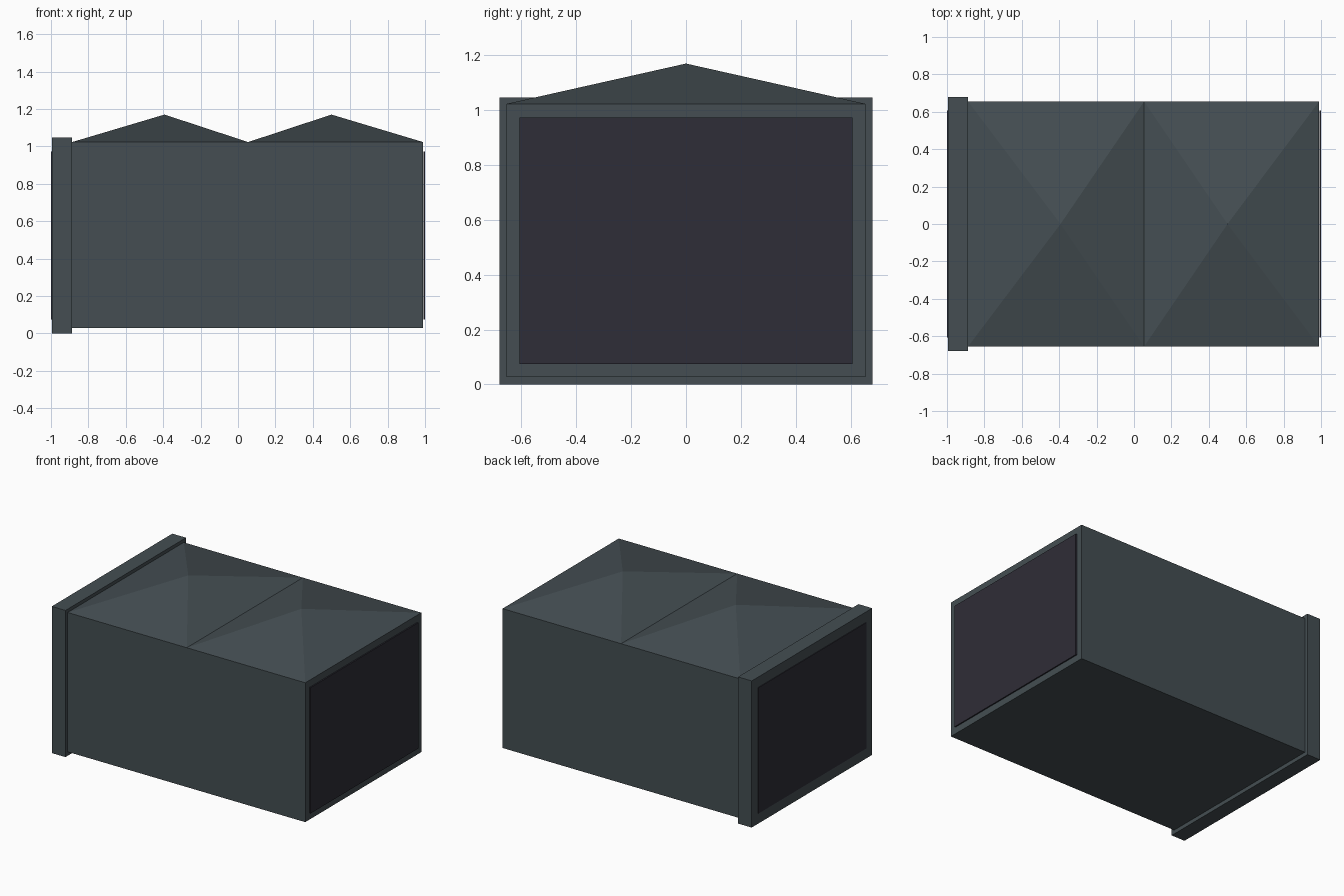
import bpy, bmesh

if "Cube" in bpy.data.objects:
    bpy.data.objects.remove(bpy.data.objects["Cube"])


def material(name, rgb):
    m = bpy.data.materials.new(name)
    m.diffuse_color = (*rgb, 1)
    m.use_nodes = True
    m.node_tree.nodes["Principled BSDF"].inputs["Base Color"].default_value = m.diffuse_color
    return m


METAL = material("slate grey metal", (0.058, 0.076, 0.085))
DARK = material("dark opening", (0.028, 0.026, 0.038))


def make_object(name, bm, mat):
    mesh = bpy.data.meshes.new(name)
    bm.to_mesh(mesh)
    bm.free()
    mesh.materials.append(mat)
    ob = bpy.data.objects.new(name, mesh)
    bpy.context.collection.objects.link(ob)
    return ob


def add_box(bm, x0, x1, half_y, z0, z1):
    verts = bmesh.ops.create_cube(bm, size=1)["verts"]
    for v in verts:
        v.co.x = x1 if v.co.x > 0 else x0
        v.co.y = half_y if v.co.y > 0 else -half_y
        v.co.z = z1 if v.co.z > 0 else z0
    return verts


X0, XM, X1 = -0.887, 0.054, 0.99
HY, Z0, Z1, PEAK = 0.655, 0.028, 1.023, 1.17

# Duct body: box split at the seam, each top half raised to a shallow pyramid
bm = bmesh.new()
add_box(bm, X0, X1, HY, Z0, Z1)
bmesh.ops.bisect_plane(bm, geom=bm.verts[:] + bm.edges[:] + bm.faces[:],
                       plane_co=(XM, 0, 0), plane_no=(1, 0, 0))
bm.normal_update()
for f in [f for f in bm.faces if f.normal.z > 0.9]:
    peak_x = -0.393 if f.calc_center_median().x < XM else 0.5
    apex = bmesh.ops.poke(bm, faces=[f])["verts"][0]
    apex.co = (peak_x, 0, PEAK)
bmesh.ops.recalc_face_normals(bm, faces=bm.faces[:])
make_object("duct_body", bm, METAL)

# Wider end flange
bm = bmesh.new()
add_box(bm, -0.995, X0, 0.68, 0, 1.047)
make_object("end_flange", bm, METAL)

# Dark opening plates, just proud of each end
for name, x0, x1 in (("left_opening", -1.0, -0.994), ("right_opening", 0.989, 1.0 - 0.002)):
    bm = bmesh.new()
    if name == "right_opening":
        x0, x1 = 0.991, 1.0
    add_box(bm, x0, x1, 0.608, 0.075, 0.973)
    make_object(name, bm, DARK)
